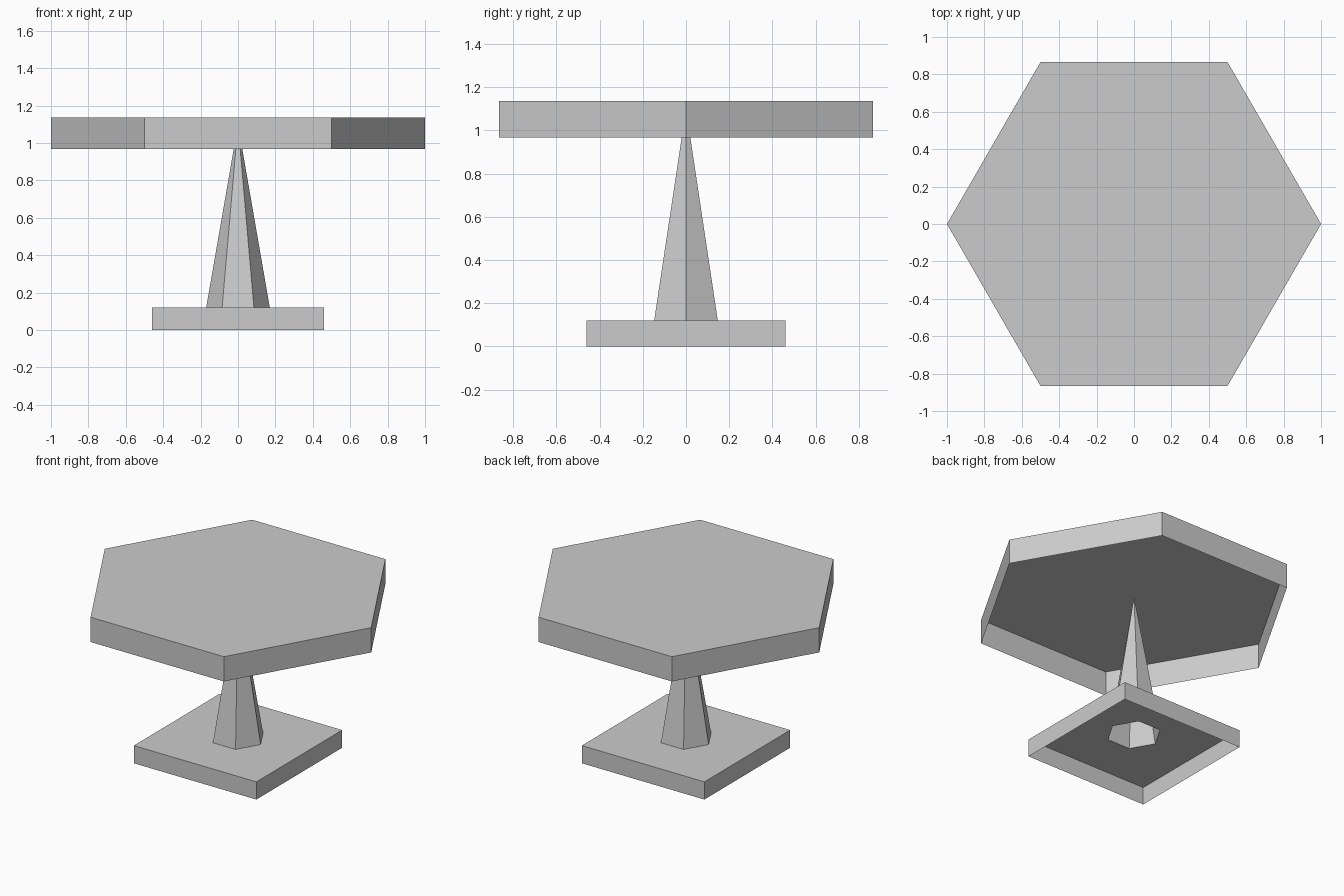
import bpy, bmesh
from math import cos, sin, pi, sqrt

cube = bpy.data.objects.get("Cube")
if cube:
    bpy.data.objects.remove(cube, do_unlink=True)

TABLE_TOP, TABLE_RIM = 1.135, 0.967
BASE_TOP, BASE_HALF = 0.12, 0.46
POST_RADIUS, POST_TIP = 0.17, 1.10

grey = bpy.data.materials.new("plain grey")
grey.use_nodes = True
colour = (0.6, 0.6, 0.6, 1)
grey.diffuse_color = colour
grey.node_tree.nodes["Principled BSDF"].inputs["Base Color"].default_value = colour


def ring(bm, sides, radius, z, turn=0):
    """Closed loop of vertices and edges of a regular polygon."""
    angles = [turn + 2 * pi * i / sides for i in range(sides)]
    verts = [bm.verts.new((radius * cos(a), radius * sin(a), z)) for a in angles]
    edges = [bm.edges.new((verts[i - 1], verts[i])) for i in range(sides)]
    return verts, edges


def skirt(bm, low, high):
    """Side walls between two matching loops, facing outward."""
    for i in range(len(low)):
        bm.faces.new((low[i - 1], low[i], high[i], high[i - 1]))


def finish(bm, name):
    mesh = bpy.data.meshes.new(name)
    bm.to_mesh(mesh)
    bm.free()
    mesh.materials.append(grey)
    obj = bpy.data.objects.new(name, mesh)
    bpy.context.collection.objects.link(obj)


# Hexagonal tabletop: a shell open underneath
bm = bmesh.new()
low, _ = ring(bm, 6, 1, TABLE_RIM)
high, _ = ring(bm, 6, 1, TABLE_TOP)
skirt(bm, low, high)
bm.faces.new(high)
finish(bm, "tabletop")

# Hollow six-sided post tapering to a point under the tabletop
bm = bmesh.new()
foot, _ = ring(bm, 6, POST_RADIUS, BASE_TOP)
tip = bm.verts.new((0, 0, POST_TIP))
for i in range(6):
    bm.faces.new((foot[i - 1], foot[i], tip))
finish(bm, "post")

# Square base: open underneath, with a hole in its top where the post stands
bm = bmesh.new()
corner = BASE_HALF * sqrt(2)
low, _ = ring(bm, 4, corner, 0, pi / 4)
high, rim = ring(bm, 4, corner, BASE_TOP, pi / 4)
_, hole = ring(bm, 6, POST_RADIUS, BASE_TOP)
skirt(bm, low, high)
bmesh.ops.triangle_fill(bm, edges=rim + hole, use_beauty=True, normal=(0, 0, 1))
finish(bm, "base")
